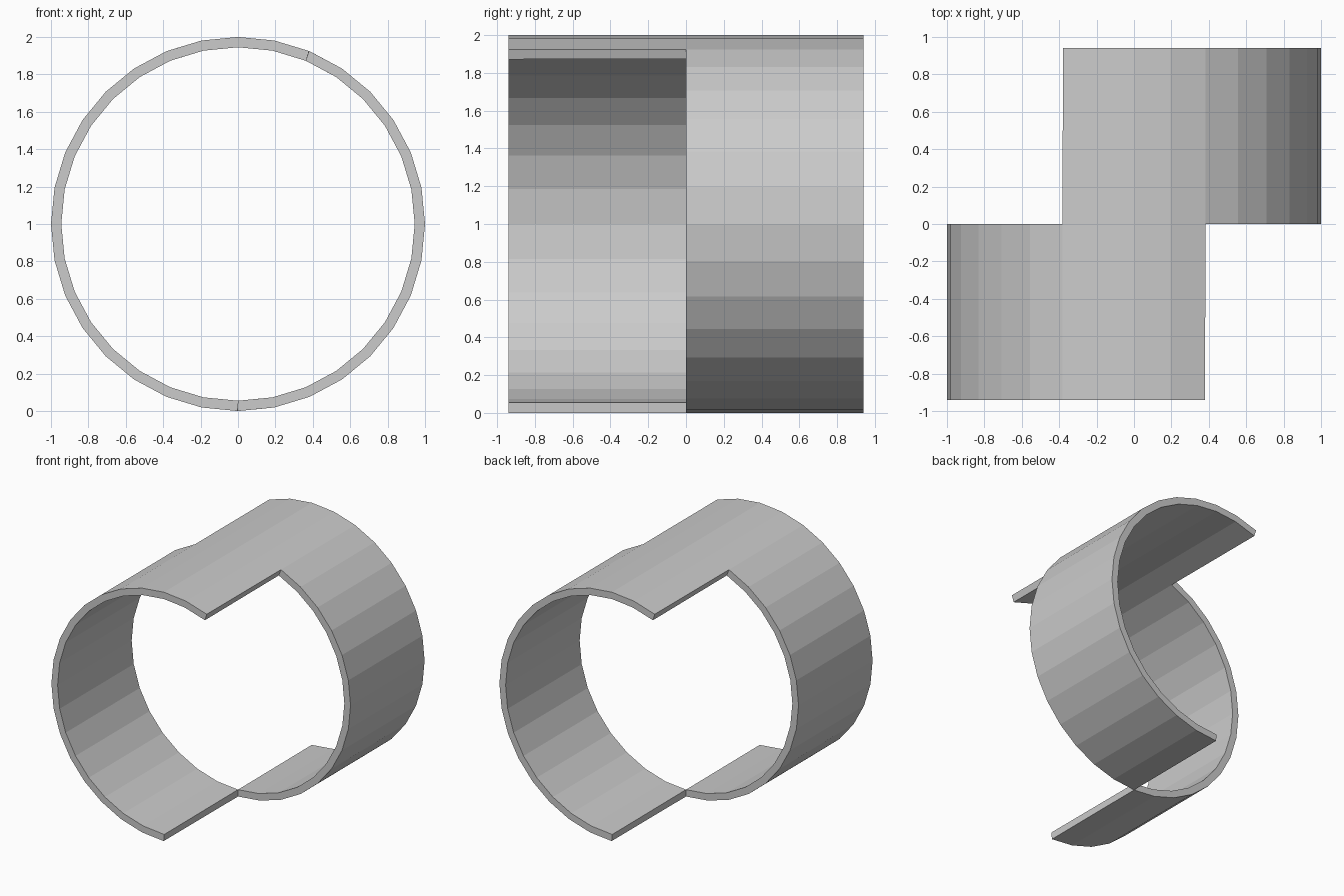
import bpy, bmesh
from math import sin, cos, tau

if "Cube" in bpy.data.objects:
    bpy.data.objects.remove(bpy.data.objects["Cube"])

SEGMENTS = 32
THICK = 0.055
RADIUS = 1 - THICK / 2   # mid-wall radius
HALF_DEPTH = 0.94

bm = bmesh.new()
verts = {}


def point(i, row):
    """Shared vertex at ring step i (0 = top, clockwise from front) and depth row."""
    key = (i % SEGMENTS, row)
    if key not in verts:
        a = tau * key[0] / SEGMENTS
        verts[key] = bm.verts.new(
            (RADIUS * sin(a), row * HALF_DEPTH, 1 + RADIUS * cos(a)))
    return verts[key]


def band(start, end, row):
    """Curved strip of flat faces between depth rows row and row + 1."""
    for i in range(start, end):
        bm.faces.new((point(i, row), point(i + 1, row),
                      point(i + 1, row + 1), point(i, row + 1)))


# Front half wraps the left side, back half the right; they overlap on top
band(-16, 2, -1)
band(-2, 16, 0)
bmesh.ops.recalc_face_normals(bm, faces=bm.faces[:])

mesh = bpy.data.meshes.new("split_ring_band")
bm.to_mesh(mesh)
bm.free()
ring = bpy.data.objects.new("split_ring_band", mesh)
bpy.context.collection.objects.link(ring)

# Wall thickness
wall = ring.modifiers.new("wall", 'SOLIDIFY')
wall.thickness = THICK
wall.offset = 0
